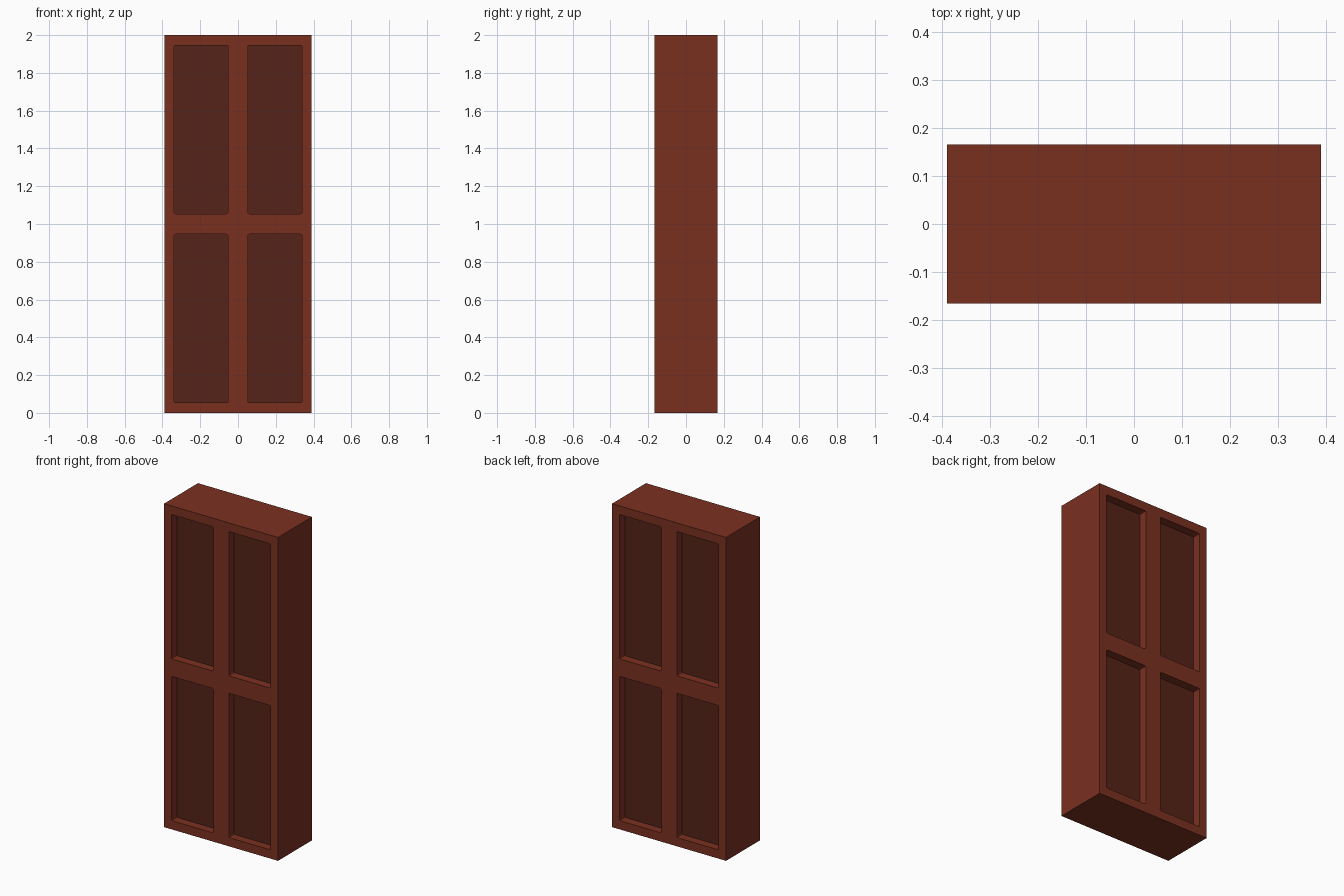
import bpy
import bmesh

if "Cube" in bpy.data.objects:
    bpy.data.objects.remove(bpy.data.objects["Cube"])

W, D, H = 0.78, 0.332, 2.0        # overall size
POCKET = 0.052                    # depth of the sunken panels
PW, PH = 0.286, 0.892             # panel opening size


def material(name, rgb):
    m = bpy.data.materials.new(name)
    m.diffuse_color = (*rgb, 1)
    m.use_nodes = True
    m.node_tree.nodes["Principled BSDF"].inputs["Base Color"].default_value = m.diffuse_color
    return m


def box(name, size, loc, corner=0):
    bm = bmesh.new()
    bmesh.ops.create_cube(bm, size=1)
    bmesh.ops.scale(bm, vec=size, verts=bm.verts)
    bmesh.ops.translate(bm, vec=loc, verts=bm.verts)
    if corner:
        # soften only the corners seen from the front
        edges = [e for e in bm.edges
                 if abs(e.verts[0].co.y - e.verts[1].co.y) > 1e-4]
        bmesh.ops.bevel(bm, geom=edges, offset=corner, segments=2,
                        profile=0.5, affect='EDGES')
    me = bpy.data.meshes.new(name)
    bm.to_mesh(me)
    bm.free()
    ob = bpy.data.objects.new(name, me)
    bpy.context.collection.objects.link(ob)
    return ob


frame_mat = material("red_brown_wood", (0.195, 0.030, 0.0144))
panel_mat = material("dark_wood", (0.091, 0.0176, 0.0091))

# solid slab
door = box("panelled_door", (W, D, H), (0, 0, H / 2))
door.data.materials.append(frame_mat)
door.data.materials.append(panel_mat)

# four sunken panels on the front and four on the back
bpy.context.view_layer.objects.active = door
for side in (-1, 1):
    for x in (-0.196, 0.196):
        for z in (0.5, 1.5):
            cutter = box("panel_cutter", (PW, POCKET * 2, PH),
                         (x, side * D / 2, z), 0.008)
            cutter.hide_render = True
            mod = door.modifiers.new("pocket", 'BOOLEAN')
            mod.operation = 'DIFFERENCE'
            mod.solver = 'EXACT'
            mod.object = cutter
            bpy.ops.object.modifier_apply(modifier=mod.name)
            bpy.data.objects.remove(cutter)

# pocket floors are darker than the frame
for p in door.data.polygons:
    sunken = abs(p.normal.y) > 0.9 and abs(p.center.y) < D / 2 - POCKET / 2
    p.material_index = 1 if sunken else 0
